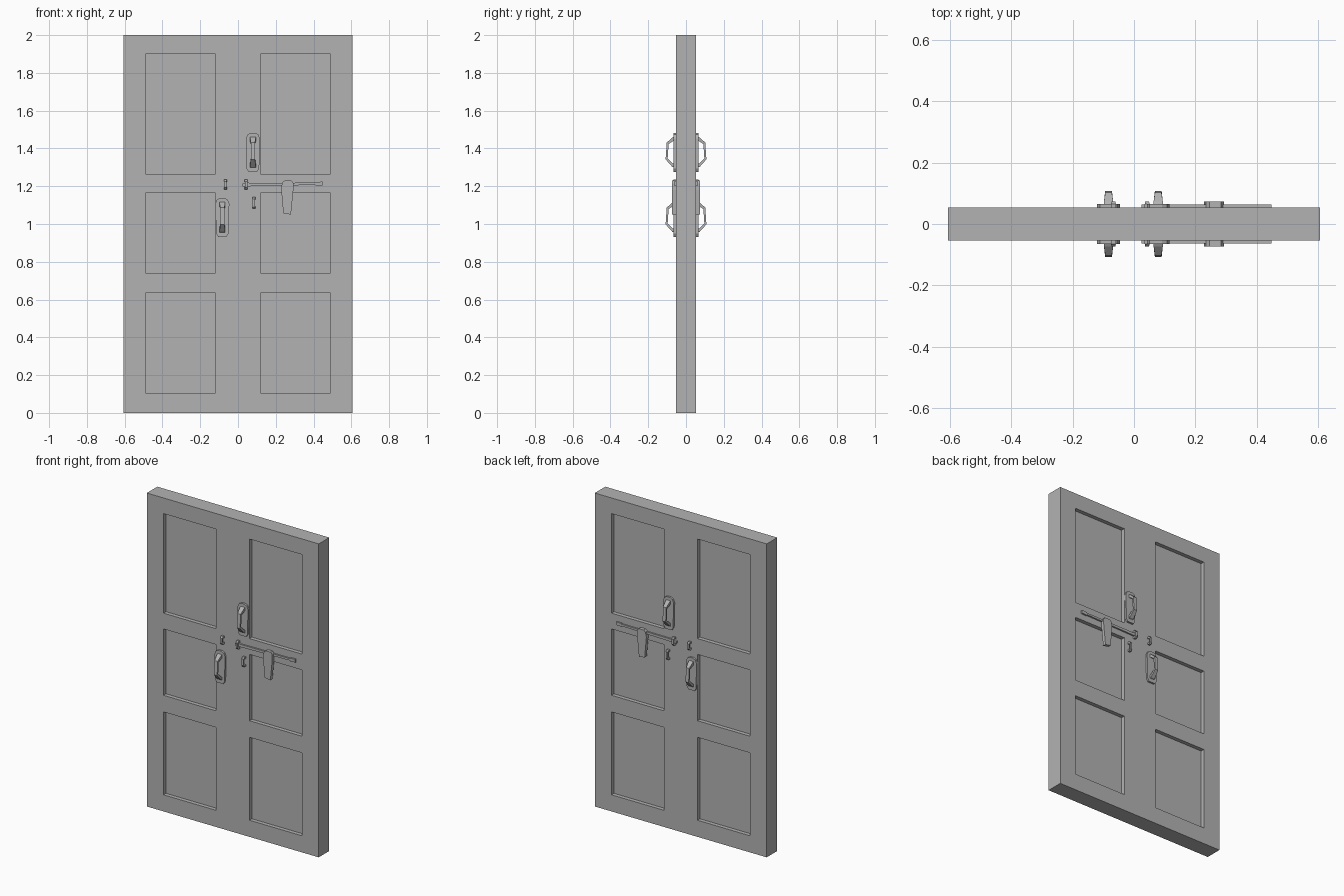
import bpy, bmesh

cube = bpy.data.objects.get("Cube")
if cube:
    bpy.data.objects.remove(cube)

FACE = 0.053      # half thickness of the door
RECESS = 0.025    # depth of the sunken panels

grey = bpy.data.materials.new("plain_grey")
grey.use_nodes = True
colour = (0.45, 0.45, 0.45, 1)
grey.diffuse_color = colour
grey.node_tree.nodes["Principled BSDF"].inputs["Base Color"].default_value = colour


def finish(name, bm):
    """Make an object whose front half is mirrored to the back."""
    bmesh.ops.recalc_face_normals(bm, faces=bm.faces)
    mesh = bpy.data.meshes.new(name)
    bm.to_mesh(mesh)
    bm.free()
    mesh.materials.append(grey)
    ob = bpy.data.objects.new(name, mesh)
    bpy.context.collection.objects.link(ob)
    mod = ob.modifiers.new("front_to_back", "MIRROR")
    mod.use_axis = (False, True, False)
    return ob


def plate(name, outline, thick, base=FACE):
    """Flat fitting: an x-z outline raised from the door face."""
    bm = bmesh.new()
    face = bm.faces.new([bm.verts.new((x, -base, z)) for x, z in outline])
    ext = bmesh.ops.extrude_face_region(bm, geom=[face])["geom"]
    for v in ext:
        if isinstance(v, bmesh.types.BMVert):
            v.co.y -= thick
    return finish(name, bm)


def strap(name, x, path):
    """Bent bar: each point is (outer y, outer z, inner y, inner z, half width)."""
    bm = bmesh.new()
    rings = []
    for oy, oz, iy, iz, w in path:
        corners = ((-w, oy, oz), (w, oy, oz), (w, iy, iz), (-w, iy, iz))
        rings.append([bm.verts.new((x + dx, -y, z)) for dx, y, z in corners])
    for a, b in zip(rings, rings[1:]):
        for i in range(4):
            j = (i + 1) % 4
            bm.faces.new((a[i], a[j], b[j], b[i]))
    bm.faces.new(rings[0])
    bm.faces.new(rings[-1])
    return finish(name, bm)


# Door slab: front grid, sunken panel cells, edges pulled to the middle
xs = (-0.607, -0.489, -0.118, 0.118, 0.489, 0.607)
zs = (0, 0.106, 0.635, 0.741, 1.164, 1.265, 1.9, 2)
bm = bmesh.new()
grid = [[bm.verts.new((x, -FACE, z)) for x in xs] for z in zs]
panels = []
for r in range(len(zs) - 1):
    for c in range(len(xs) - 1):
        f = bm.faces.new((grid[r][c], grid[r][c + 1], grid[r + 1][c + 1], grid[r + 1][c]))
        if r % 2 and c % 2:
            panels.append(f)
for f in bmesh.ops.extrude_discrete_faces(bm, faces=panels)["faces"]:
    for v in f.verts:
        v.co.y += RECESS
rim = [e for e in bm.edges if e.is_boundary]
for v in bmesh.ops.extrude_edge_only(bm, edges=rim)["geom"]:
    if isinstance(v, bmesh.types.BMVert):
        v.co.y = 0
finish("door_slab", bm)

# Pull handles: shaped backplate and bent grip
backplate = ((-0.022, -0.102), (0.022, -0.102), (0.033, -0.085), (0.037, 0.075),
             (0.028, 0.096), (0.012, 0.104), (-0.012, 0.104), (-0.028, 0.096),
             (-0.037, 0.075), (-0.033, -0.085))
for side, x, z in (("left", 0.079, 1.378), ("right", -0.083, 1.034)):
    plate(side + "_handle_backplate", [(x + px, z + pz) for px, pz in backplate], 0.012)
    grip = ((0.062, 0.085, 0.062, 0.062, 0.015), (0.073, 0.079, 0.069, 0.060, 0.015),
            (0.102, 0.053, 0.092, 0.045, 0.011), (0.108, -0.036, 0.097, -0.030, 0.011),
            (0.073, -0.075, 0.069, -0.058, 0.015), (0.062, -0.080, 0.062, -0.060, 0.015))
    strap(side + "_handle_grip", x, [(oy, z + oz, iy, z + iz, w) for oy, oz, iy, iz, w in grip])

# Latch bar with a thicker tip, and the tapered latch weight
plate("latch_bar", ((0.024, 1.199), (0.41, 1.207), (0.41, 1.203), (0.448, 1.204),
                    (0.448, 1.224), (0.41, 1.223), (0.41, 1.219), (0.06, 1.217),
                    (0.05, 1.224), (0.024, 1.213)), 0.010)
plate("latch_weight", ((0.228, 1.19), (0.235, 1.22), (0.247, 1.23), (0.283, 1.23),
                       (0.293, 1.215), (0.293, 1.18), (0.28, 1.05), (0.24, 1.057)), 0.021)

# Small staples that guide the latch
for name, x, z, h in (("right_staple", -0.067, 1.209, 0.026),
                      ("middle_staple", 0.043, 1.209, 0.026),
                      ("lower_staple", 0.084, 1.112, 0.031)):
    strap(name, x, ((FACE, z + h, FACE, z + h - 0.012, 0.008),
                    (0.065, z + h, 0.062, z + h - 0.012, 0.008),
                    (0.074, z + h - 0.01, 0.066, z + h - 0.014, 0.006),
                    (0.074, z - h + 0.01, 0.066, z - h + 0.014, 0.006),
                    (0.065, z - h, 0.062, z - h + 0.012, 0.008),
                    (FACE, z - h, FACE, z - h + 0.012, 0.008)))
